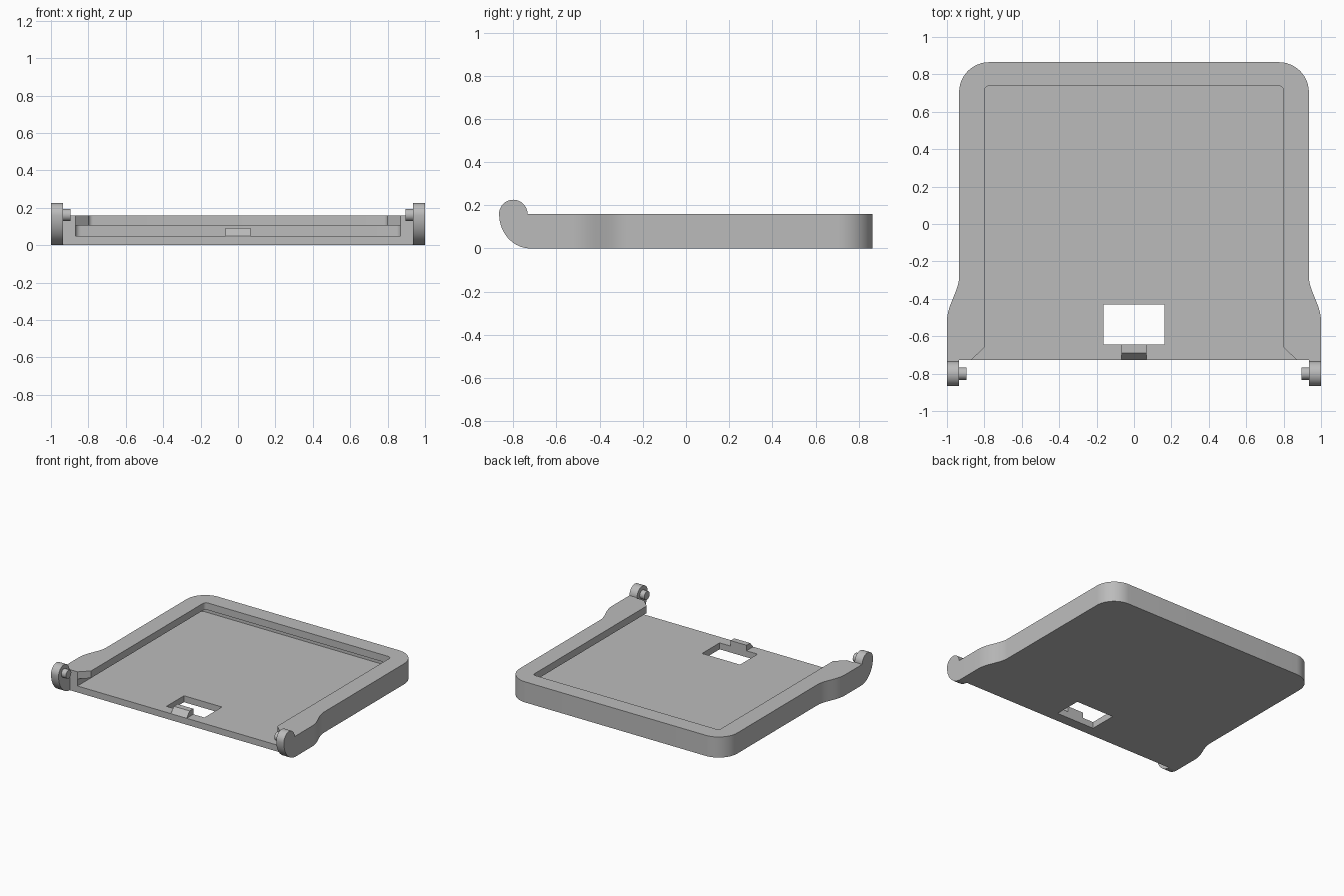
import bpy, bmesh, math
from mathutils import Vector

cube = bpy.data.objects.get("Cube")
if cube:
    bpy.data.objects.remove(cube, do_unlink=True)

grey = bpy.data.materials.new("light grey plastic")
grey.use_nodes = True
colour = (0.5, 0.5, 0.5, 1)
grey.diffuse_color = colour
grey.node_tree.nodes["Principled BSDF"].inputs["Base Color"].default_value = colour

FRONT, BACK, TOP, FLOOR, LIP = -0.727, 0.865, 0.16, 0.05, 0.105


def arc(cx, cy, r, start, end, n=12):
    angles = [math.radians(start + (end - start) * i / n) for i in range(n + 1)]
    return [(cx + r * math.cos(a), cy + r * math.sin(a)) for a in angles]


def bezier(a, b, c, d, n=10):
    a, b, c, d = map(Vector, (a, b, c, d))
    ts = [i / n for i in range(n + 1)]
    return [tuple(a * (1 - t) ** 3 + b * 3 * t * (1 - t) ** 2
                  + c * 3 * t * t * (1 - t) + d * t ** 3) for t in ts]


def mirrored(half):
    return half + [(-x, y) for x, y in reversed(half)]


def prism(name, profile, low, high, axis="z"):
    """Extrude a 2D profile along z (profile is xy) or along x (profile is yz)."""
    bm = bmesh.new()
    place = (lambda a, b: (a, b, low)) if axis == "z" else (lambda a, b: (low, a, b))
    face = bm.faces.new([bm.verts.new(place(a, b)) for a, b in profile])
    step = (0, 0, high - low) if axis == "z" else (high - low, 0, 0)
    extruded = bmesh.ops.extrude_face_region(bm, geom=[face])["geom"]
    bmesh.ops.translate(bm, vec=step, verts=[v for v in extruded if isinstance(v, bmesh.types.BMVert)])
    bmesh.ops.recalc_face_normals(bm, faces=bm.faces)
    mesh = bpy.data.meshes.new(name)
    bm.to_mesh(mesh)
    bm.free()
    mesh.materials.append(grey)
    obj = bpy.data.objects.new(name, mesh)
    bpy.context.collection.objects.link(obj)
    return obj


def activate(obj):
    bpy.ops.object.select_all(action="DESELECT")
    obj.select_set(True)
    bpy.context.view_layer.objects.active = obj


def smooth(obj):
    activate(obj)
    bpy.ops.object.shade_smooth_by_angle(angle=math.radians(25))


def cut(obj, cutter):
    cutter.hide_render = True
    mod = obj.modifiers.new("cut", "BOOLEAN")
    mod.operation, mod.solver, mod.object = "DIFFERENCE", "EXACT", cutter
    activate(obj)
    bpy.ops.object.modifier_apply(modifier=mod.name)
    bpy.data.objects.remove(cutter, do_unlink=True)


# Tray body: rounded back corners, sides flaring towards the hinge
flare = bezier((1.0, -0.52), (1.0, -0.43), (0.935, -0.36), (0.935, -0.28))
outline = mirrored([(1.0, FRONT)] + flare + arc(0.775, BACK - 0.16, 0.16, 0, 90))
tray = prism("tray", outline, 0, TOP)

# Wide slot under the lip, open at the front
slot = mirrored([(0.87, -0.9)] + arc(0.84, 0.77, 0.03, 0, 90, 6))
cut(tray, prism("slot_cutter", slot, FLOOR, LIP))

# Opening inside the lip, chamfered at the front
opening = mirrored([(0.87, -0.9), (0.87, FRONT), (0.80, -0.66)]
                   + arc(0.775, 0.713, 0.025, 0, 90, 6))
cut(tray, prism("opening_cutter", opening, LIP - 0.02, 0.3))

# Latch window through the floor
window = mirrored([(0.163, -0.645), (0.163, -0.43)])
cut(tray, prism("window_cutter", window, -0.1, 0.08))
smooth(tray)

# Latch with a sloped front
prism("latch", [(-0.645, FLOOR - 0.01), (-0.645, 0.093), (-0.69, 0.093),
                (FRONT, FLOOR), (FRONT, FLOOR - 0.01)], -0.068, 0.068, "x")

# Hinge ears with inward pins
hinge_y, hinge_z = -0.80, 0.16
ear = (arc(hinge_y, hinge_z, 0.066, 0, 180, 20)
       + bezier((-0.866, 0.16), (-0.866, 0.07), (-0.80, 0.0), (-0.72, 0.0))[1:]
       + [(-0.72, TOP)])
for side, sign in (("left", 1), ("right", -1)):
    smooth(prism(side + "_hinge_ear", ear, sign * 0.935, sign * 1.0, "x"))
    pin = arc(hinge_y, hinge_z + 0.002, 0.033, 0, 345, 23)
    smooth(prism(side + "_hinge_pin", pin, sign * 0.895, sign * 0.94, "x"))
